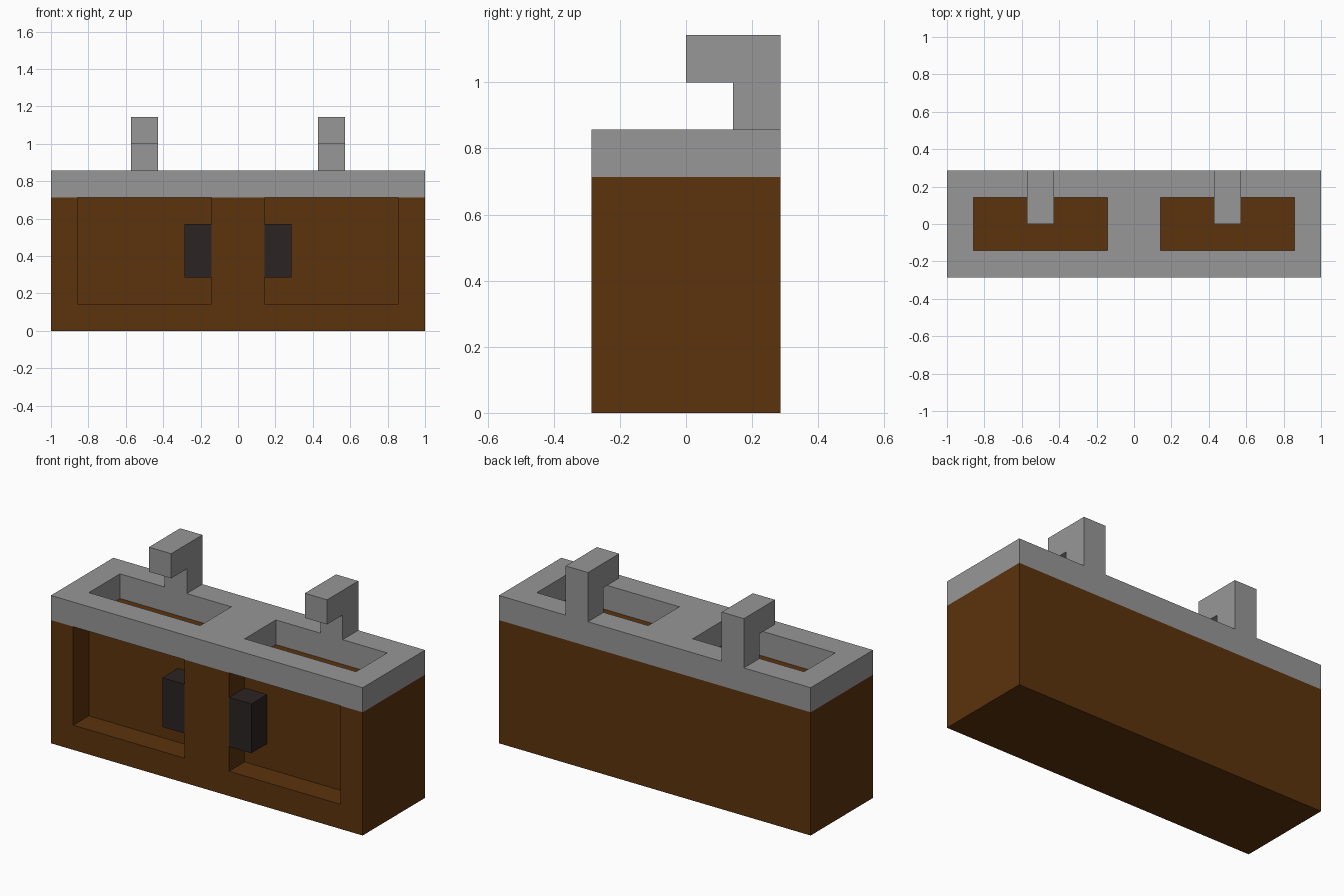
import bpy
import bmesh

cube = bpy.data.objects.get("Cube")
if cube:
    bpy.data.objects.remove(cube, do_unlink=True)

U = 1 / 7  # one building unit; all parts sit on this grid


def material(name, rgb):
    mat = bpy.data.materials.new(name)
    mat.use_nodes = True
    mat.diffuse_color = (*rgb, 1)
    bsdf = next(n for n in mat.node_tree.nodes if n.type == 'BSDF_PRINCIPLED')
    bsdf.inputs["Base Color"].default_value = (*rgb, 1)
    return mat


wood = material("brown wood", (0.107, 0.033, 0.004))
stone = material("grey stone", (0.31, 0.31, 0.31))
dark = material("dark handle", (0.024, 0.017, 0.017))


def prism(name, profile, x0, x1, mat):
    """Extrude a (y, z) profile from x0 to x1, all in grid units."""
    bm = bmesh.new()
    face = bm.faces.new([bm.verts.new((x0 * U, y * U, z * U)) for y, z in profile])
    side = bmesh.ops.extrude_face_region(bm, geom=[face])["geom"]
    moved = [v for v in side if isinstance(v, bmesh.types.BMVert)]
    bmesh.ops.translate(bm, verts=moved, vec=((x1 - x0) * U, 0, 0))
    bmesh.ops.recalc_face_normals(bm, faces=bm.faces[:])
    mesh = bpy.data.meshes.new(name)
    bm.to_mesh(mesh)
    bm.free()
    mesh.materials.append(mat)
    obj = bpy.data.objects.new(name, mesh)
    bpy.context.collection.objects.link(obj)
    return obj


def box(name, x, y, z, mat):
    profile = [(y[0], z[0]), (y[1], z[0]), (y[1], z[1]), (y[0], z[1])]
    return prism(name, profile, x[0], x[1], mat)


def cut(target, x, y, z):
    """Subtract a box from the target and discard the cutter."""
    cutter = box("cutter", x, y, z, target.data.materials[0])
    cutter.hide_render = True
    mod = target.modifiers.new("cut", 'BOOLEAN')
    mod.operation = 'DIFFERENCE'
    mod.solver = 'EXACT'
    mod.object = cutter
    bpy.context.view_layer.objects.active = target
    bpy.ops.object.modifier_apply(modifier=mod.name)
    bpy.data.objects.remove(cutter, do_unlink=True)


# Cabinet and worktop slabs
cabinet = box("cabinet", (-7, 7), (-2, 2), (0, 5), wood)
worktop = box("worktop", (-7, 7), (-2, 2), (5, 6), stone)

for side, s in (("left", 1), ("right", -1)):
    def span(a, b):
        return sorted((s * a, s * b))

    # Door recess open to the front, basin opening through the worktop
    cut(cabinet, span(1, 6), (-3, -1), (1, 6))
    cut(worktop, span(1, 6), (-1, 1), (4, 7))
    # Door handle against the inner edge of the recess
    box(side + "_door_handle", span(1, 2), (-2, -1), (2, 4), dark)
    # Hooked tap with its spout over the basin
    tap = [(1, 6), (2, 6), (2, 8), (0, 8), (0, 7), (1, 7)]
    prism(side + "_tap", tap, *span(3, 4), stone)
